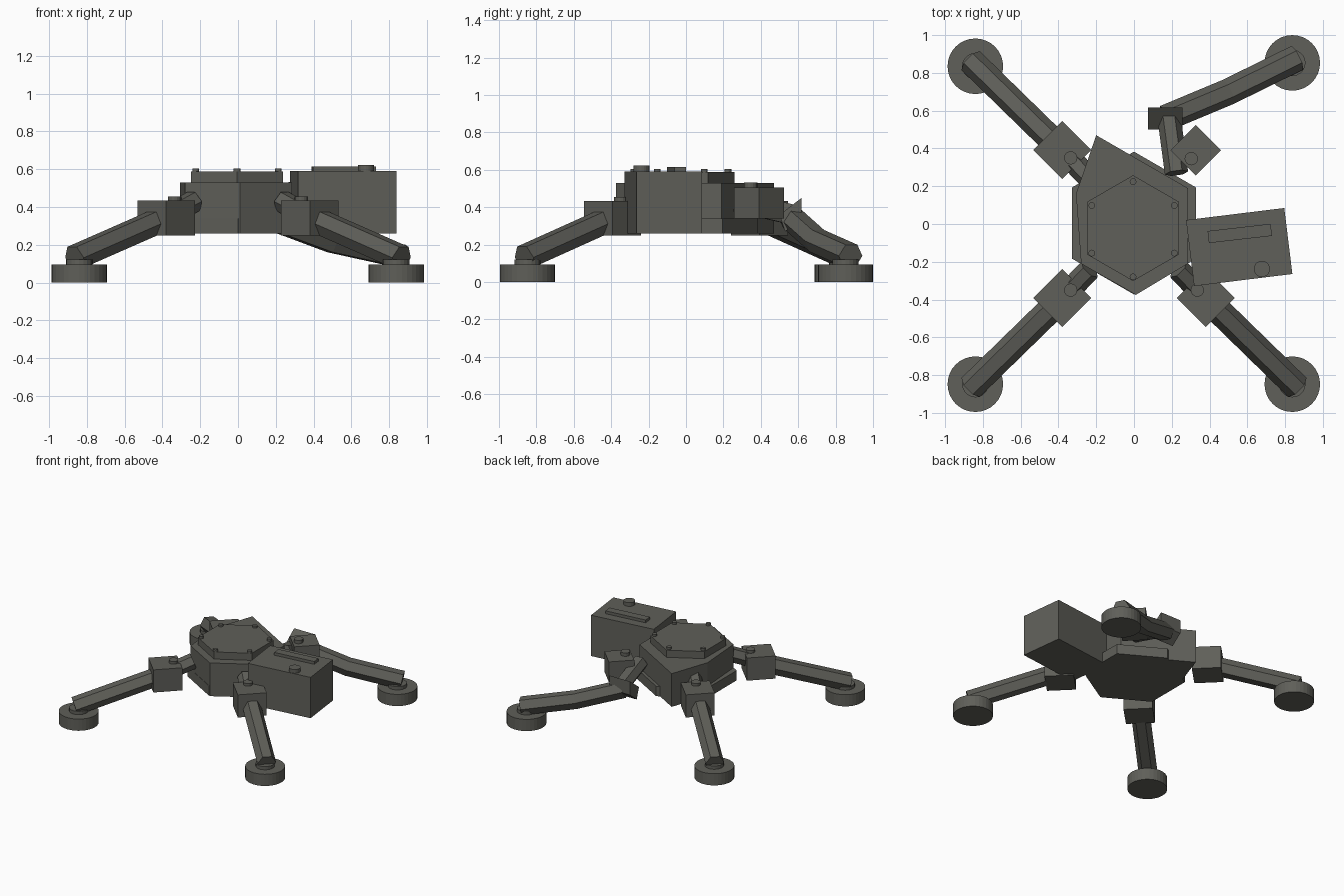
import bpy, bmesh, math
from mathutils import Vector, Matrix

if "Cube" in bpy.data.objects:
    bpy.data.objects.remove(bpy.data.objects["Cube"])

mat = bpy.data.materials.new("dark grey metal")
mat.diffuse_color = (0.115, 0.115, 0.10, 1)
mat.use_nodes = True
mat.node_tree.nodes["Principled BSDF"].inputs["Base Color"].default_value = mat.diffuse_color


def finish(name, bm):
    bmesh.ops.recalc_face_normals(bm, faces=bm.faces)
    me = bpy.data.meshes.new(name)
    bm.to_mesh(me)
    bm.free()
    me.materials.append(mat)
    ob = bpy.data.objects.new(name, me)
    bpy.context.collection.objects.link(ob)
    return ob


def loft(name, rings):
    """Join cross-section rings with side faces and cap both ends."""
    bm = bmesh.new()
    vs = [[bm.verts.new(p) for p in r] for r in rings]
    n = len(rings[0])
    for a, b in zip(vs, vs[1:]):
        for i in range(n):
            bm.faces.new((a[i], a[(i + 1) % n], b[(i + 1) % n], b[i]))
    bm.faces.new(vs[0])
    bm.faces.new(vs[-1])
    return finish(name, bm)


def prism(name, pts, z0, z1):
    return loft(name, [[(x, y, z) for x, y in pts] for z in (z0, z1)])


def ngon(x, y, r, n, start=0.0):
    return [(x + r * math.cos(start + math.tau * i / n),
             y + r * math.sin(start + math.tau * i / n)) for i in range(n)]


def disc(name, x, y, r, z0, z1, n=32):
    return prism(name, ngon(x, y, r, n), z0, z1)


def box(name, x, y, w, d, z0, z1, deg):
    rot = Matrix.Rotation(math.radians(deg), 2)
    pts = [rot @ Vector((sx * w / 2, sy * d / 2))
           for sx, sy in ((-1, -1), (1, -1), (1, 1), (-1, 1))]
    return prism(name, [(x + p.x, y + p.y) for p in pts], z0, z1)


def hex_tube(name, path, r):
    """Flat-topped hexagonal tube along a path."""
    path = [Vector(p) for p in path]
    rings = []
    for i, p in enumerate(path):
        d = (path[min(i + 1, len(path) - 1)] - path[max(i - 1, 0)]).normalized()
        side = d.cross(Vector((0, 0, 1))).normalized()
        up = side.cross(d)
        rings.append([p + side * a + up * b for a, b in ngon(0, 0, r, 6)])
    return loft(name, rings)


# Body: lower hexagon, skewed upper shell, lid and lid bolts
prism("lower_body", ngon(0, 0.005, 0.378, 6, math.pi / 6), 0.26, 0.34)
prism("upper_body", [(-0.20, 0.47), (-0.307, 0.16), (-0.28, -0.21),
                     (0.01, -0.375), (0.285, -0.21), (0.285, 0.19)], 0.26, 0.53)
prism("body_lid", ngon(-0.005, -0.022, 0.28, 6, math.pi / 6), 0.53, 0.588)
for i, (x, y) in enumerate(ngon(-0.005, -0.028, 0.252, 6, math.pi / 6)):
    disc(f"lid_bolt_{i + 1}", x, y, 0.018, 0.585, 0.605, 12)

# Equipment box on the right side, with bar and knob
box("equipment_box", 0.557, -0.122, 0.524, 0.352, 0.26, 0.592, 7)
box("box_bar", 0.56, -0.05, 0.336, 0.064, 0.59, 0.615, 6.5)
disc("box_knob", 0.677, -0.238, 0.043, 0.59, 0.622, 20)

# Feet at all four corners
for name, x, y in (("front_left", -0.84, -0.848), ("front_right", 0.838, -0.848),
                   ("back_left", -0.84, 0.835), ("back_right", 0.838, 0.853)):
    disc(name + "_foot", x, y, 0.147, 0, 0.095)
    disc(name + "_ankle", x, y, 0.07, 0.095, 0.122, 20)

# Three straight legs: stub, hip block, hip bolt and shin
for name, sx, sy in (("front_left", -1, -1), ("front_right", 1, -1),
                     ("back_left", -1, 1)):
    hx, hy = sx * 0.38, sy * 0.392
    box(name + "_hip", hx, hy, 0.216, 0.216, 0.25, 0.434, 45)
    disc(name + "_hip_bolt", sx * 0.335, sy * 0.35, 0.035, 0.43, 0.456, 16)
    hex_tube(name + "_stub", [(sx * 0.235, sy * 0.24, 0.43), (hx, hy, 0.35)], 0.06)
    hex_tube(name + "_leg", [(hx, hy, 0.345), (sx * 0.865, sy * 0.865, 0.132)], 0.07)

# Bent back right leg: loose hip block, stub, knee wedge and kinked shin
box("back_right_hip", 0.327, 0.39, 0.19, 0.19, 0.34, 0.505, 45)
disc("back_right_hip_bolt", 0.303, 0.346, 0.035, 0.50, 0.532, 16)
hex_tube("back_right_stub", [(0.225, 0.27, 0.43), (0.185, 0.57, 0.36)], 0.062)
loft("back_right_knee", [[(x, y, z) for y, z in
     ((0.50, 0.36), (0.618, 0.45), (0.618, 0.34), (0.53, 0.27))]
     for x in (0.073, 0.258)])
hex_tube("back_right_leg", [(0.165, 0.56, 0.345), (0.50, 0.70, 0.22),
                            (0.865, 0.88, 0.14)], 0.07)
